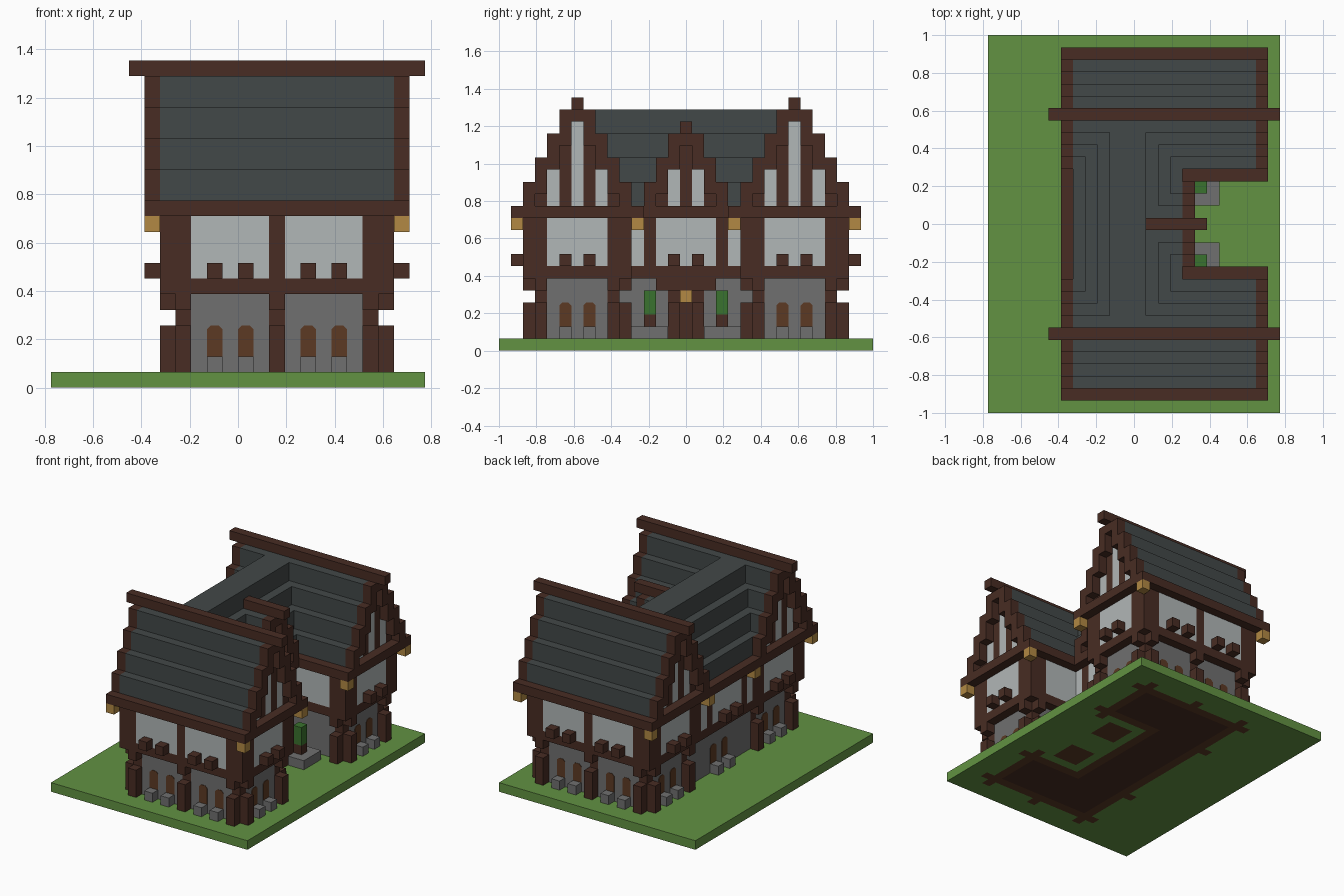
import bpy, bmesh
from mathutils import Vector

if "Cube" in bpy.data.objects:
    bpy.data.objects.remove(bpy.data.objects["Cube"], do_unlink=True)

U = 2 / 31  # edge of one building block


def material(name, r, g, b):
    lin = [((c / 255 + 0.055) / 1.055) ** 2.4 for c in (r, g, b)] + [1]
    m = bpy.data.materials.new(name)
    m.use_nodes = True
    m.diffuse_color = lin
    m.node_tree.nodes["Principled BSDF"].inputs["Base Color"].default_value = lin
    return m


grass = material("grass green", 98, 146, 66)
timber = material("dark timber", 72, 44, 35)
slate = material("slate grey", 66, 72, 72)
plaster = material("pale plaster", 177, 183, 183)
stone = material("stone grey", 112, 112, 112)
lamp = material("lamp tan", 178, 137, 67)
leaf = material("leaf green", 58, 114, 46)
earth = material("earth brown", 92, 58, 36)

PARTS = {
    "ground": grass, "foundation": earth, "floor": timber, "stone_walls": stone,
    "ground_posts": timber, "floor_beam": timber, "plaster_walls": plaster,
    "upper_posts": timber, "eaves": timber, "roof": slate, "gable_plaster": plaster,
    "gable_posts": timber, "barge_boards": timber, "ridge_beams": timber,
    "lanterns": lamp, "window_boxes": timber, "plinth_stones": stone,
    "door": timber, "planters": stone, "tree_trunks": timber, "tree_leaves": leaf,
}
cells = {}


def span(v):
    return range(v[0], v[1] + 1) if isinstance(v, tuple) else (v if isinstance(v, list) else [v])


def fill(part, xs, ys, zs):
    """Fill blocks, mirrored in y; tuple = inclusive range, list = separate positions."""
    for x in span(xs):
        for y in span(ys):
            for z in span(zs):
                cells[x, y, z] = cells[x, -y, z] = part


WING_ENDS = [-6, 10]
BAYS = [-2, 0, 4, 6]

# Ground, foundations and floor
fill("ground", (-12, 11), (0, 15), 0)
fill("foundation", (-4, 8), (6, 12), 0)
fill("foundation", (-4, 2), (0, 5), 0)
fill("floor", (-3, 7), (7, 11), 0)
fill("floor", (-3, 1), (0, 6), 0)

# Ground storey: two wings and a link
fill("stone_walls", (-4, 8), (6, 12), (1, 5))
fill("stone_walls", (-4, 2), (0, 5), (1, 5))
fill("ground_posts", [-4, 2, 8], 12, (1, 5))
fill("ground_posts", [-4, 8], 6, (1, 5))
for zs in [(1, 3), 5]:
    fill("ground_posts", [-4, 2, 8], 13, zs)
    fill("ground_posts", [-5, 9], [6, 12], zs)
    fill("ground_posts", 8, 5, zs)
fill("foundation", [-4, 2, 8], 13, 0)
fill("foundation", [-5, 9], [6, 12], 0)
fill("foundation", 8, 5, 0)

# Upper storey
for part, zs in [("floor_beam", 6), ("plaster_walls", (7, 10))]:
    fill(part, (-5, 9), (5, 13), zs)
    fill(part, (-5, 3), (0, 4), zs)
fill("upper_posts", [-5, -4, 2, 8, 9], 13, (7, 10))
fill("upper_posts", [-5, 9], [5, 6, 12, 13], (7, 10))
fill("upper_posts", 8, 5, (7, 10))
fill("upper_posts", [-5, 3], 3, (7, 10))

# Eaves
fill("eaves", (-6, 10), (4, 14), 11)
fill("eaves", (-6, 4), (0, 4), 11)

# Stepped link roof and dormer
tops = [20, 20, 18, 16, 14]
for d, top in enumerate(tops):
    fill("roof", [-1 - d, -1 + d], (0, 9), (12, top - 1))
for d, top in enumerate(tops[1:]):
    top = tops[max(d, 1) + 1]
    fill("roof", (0, 3), d, (12, top - 1))
    fill("barge_boards", 4, d, (top - 3 if d else top - 1, top - 1))
fill("gable_posts", 3, 0, (12, 16))
fill("gable_plaster", 3, 1, (12, 14))
fill("gable_posts", 3, 2, 12)
fill("ridge_beams", (1, 5), 0, 18)

# Stepped wing roofs and gables
for d, top in enumerate(tops):
    sides = [9 - d, 9 + d]
    fill("roof", (-5, 9), sides, (12, top - 1))
    fill("barge_boards", WING_ENDS, sides, (top - 3 if d else top - 1, top - 1))
for d, part, top in [(0, "gable_plaster", 18), (1, "gable_posts", 16),
                     (2, "gable_plaster", 14), (3, "gable_posts", 12)]:
    fill(part, [-5, 9], [9 - d, 9 + d], (12, top))
fill("ridge_beams", (-7, 11), 9, 20)

# Lanterns, window boxes and plinth stones
fill("lanterns", WING_ENDS, [4, 14], 10)
fill("window_boxes", BAYS, 14, 7)
fill("window_boxes", WING_ENDS, [8, 10], 7)
fill("window_boxes", [-6, 4], 1, 7)
fill("plinth_stones", BAYS, 13, 1)
fill("plinth_stones", [-5, 9], [8, 10], 1)
fill("plinth_stones", -5, 1, 1)

# Courtyard door, planters and trees
fill("door", 2, (0, 1), (1, 4))
fill("door", 3, 1, (1, 3))
fill("door", 3, (0, 2), 5)
fill("lanterns", 3, 0, 4)
fill("foundation", (4, 6), (2, 4), 0)
fill("planters", (4, 6), (2, 4), 1)
fill("tree_trunks", 5, 3, 2)
fill("tree_leaves", 5, 3, (3, 4))


def finish(name, bm, mat):
    mesh = bpy.data.meshes.new(name)
    bm.to_mesh(mesh)
    bm.free()
    mesh.materials.append(mat)
    bpy.context.collection.objects.link(bpy.data.objects.new(name, mesh))


# Turn each part's outer block sides into a mesh
for part, mat in PARTS.items():
    bm = bmesh.new()
    for cell in [c for c, p in cells.items() if p == part]:
        centre = Vector(cell) + Vector((0.5, 0, 0.5))
        for axis in range(3):
            for sign in (-1, 1):
                n = Vector([sign * (axis == i) for i in range(3)])
                if tuple(int(a + b) for a, b in zip(cell, n)) in cells:
                    continue
                a = Vector([float((axis + 1) % 3 == i) for i in range(3)])
                b = n.cross(a)
                corners = (-a - b, a - b, a + b, b - a)
                bm.faces.new([bm.verts.new((centre + (n + k) / 2) * U) for k in corners])
    bmesh.ops.remove_doubles(bm, verts=bm.verts, dist=U / 50)
    bmesh.ops.dissolve_limit(bm, angle_limit=0.01, verts=bm.verts, edges=bm.edges)
    finish(part, bm, mat)

# Arched window plates on the stone walls
bm = bmesh.new()


def window(centre, normal):
    n = Vector(normal)
    side = Vector((0, 0, 1)).cross(n)
    arch = [(-0.5, 2), (0.5, 2), (0.5, 3.75), (0.25, 4), (-0.25, 4), (-0.5, 3.75)]
    pts = [(Vector(centre) + side * s + n * 0.05 + Vector((0, 0, z))) * U for s, z in arch]
    face = bm.faces.new([bm.verts.new(p) for p in pts])
    out = bmesh.ops.extrude_face_region(bm, geom=[face], use_keep_orig=True)
    moved = [v for v in out["geom"] if isinstance(v, bmesh.types.BMVert)]
    bmesh.ops.translate(bm, verts=moved, vec=-n * 0.05 * U)


for s in (-1, 1):
    for x in BAYS:
        window((x + 0.5, s * 12.5, 0), (0, s, 0))
    for y in (8, 10):
        window((9, s * y, 0), (1, 0, 0))
        window((-4, s * y, 0), (-1, 0, 0))
    window((-4, s, 0), (-1, 0, 0))
bmesh.ops.recalc_face_normals(bm, faces=bm.faces)
finish("arched_windows", bm, earth)
